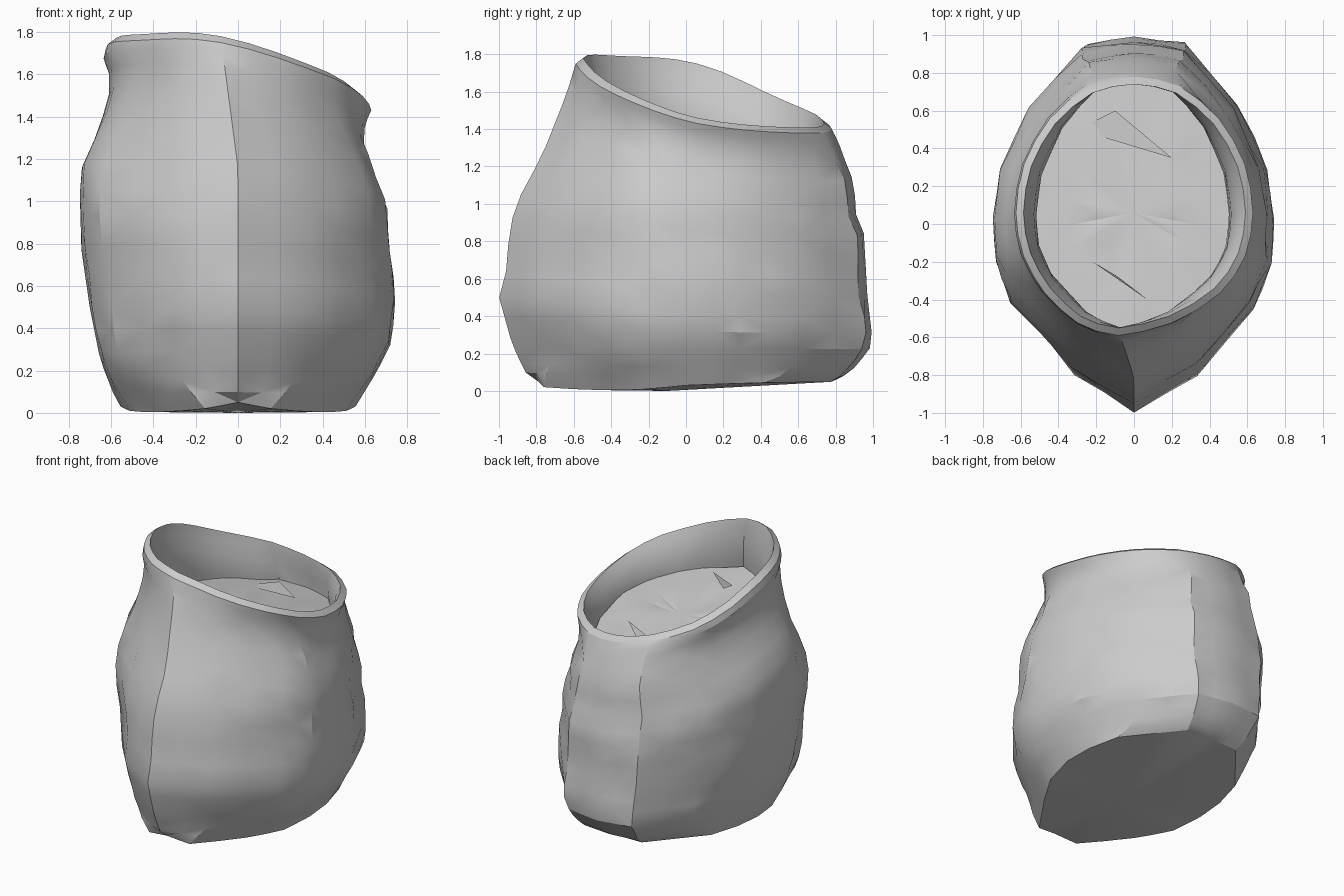
import bpy, bmesh, math, random
from math import sin, cos, pi

random.seed(4)
if "Cube" in bpy.data.objects:
    bpy.data.objects.remove(bpy.data.objects["Cube"])

SEGMENTS = 32

cloth = bpy.data.materials.new("grey cloth")
cloth.use_nodes = True
cloth.diffuse_color = (0.6, 0.6, 0.6, 1)
cloth.node_tree.nodes["Principled BSDF"].inputs["Base Color"].default_value = (0.6, 0.6, 0.6, 1)

# Side profiles as (height, reach) pairs, from the base to the lip
FRONT = [(.05, .79), (.1, .86), (.25, .93), (.5, 1), (.68, .95), (.86, .95),
         (1.05, .88), (1.25, .77), (1.6, .63), (1.77, .59)]
BACK = [(.04, .78), (.07, .83), (.13, .91), (.25, 1), (.5, .97), (.85, .95),
        (.92, .91), (1.1, .9), (1.25, .84), (1.42, .78)]
LEFT = [(.03, .555), (.07, .58), (.2, .66), (.32, .72), (.48, .745), (.72, .73),
        (.8, .7), (.92, .72), (1.1, .65), (1.26, .59), (1.36, .6), (1.45, .63)]
RIGHT = [(.03, .555), (.07, .58), (.25, .65), (.5, .7), (.78, .74), (1.14, .75),
         (1.3, .68), (1.5, .61), (1.65, .61), (1.72, .64), (1.77, .625)]
# Quarter outlines from the side to the middle: (front, back) of belly and foot
BELLY = ([(1, 0), (.98, .24), (.86, .46), (.45, .8), (0, 1)],
         [(1, 0), (.95, .28), (.74, .63), (.37, .96), (0, 1)])
FOOT = ([(1, 0), (.92, .28), (.68, .56), (.28, .96), (0, 1)],
        [(1, 0), (.98, .26), (.88, .54), (.36, .99), (0, 1)])
# Lip height every eighth of a turn, starting at +x
LIP = [1.46, 1.41, 1.43, 1.55, 1.75, 1.79, 1.78, 1.61]


def reach(profile, t):
    """Linear lookup of a profile at a fraction of its own height."""
    z = t * profile[-1][0]
    if z <= profile[0][0]:
        return profile[0][1]
    for (z0, r0), (z1, r1) in zip(profile, profile[1:]):
        if z <= z1:
            return r0 + (r1 - r0) * (z - z0) / (z1 - z0)
    return profile[-1][1]


def lip_height(a):
    """Smooth periodic lookup of the slanted lip."""
    f = a / (2 * pi) * 8
    i, u = int(f), f - int(f)
    p = [LIP[(i + k) % 8] for k in (-1, 0, 1, 2)]
    return p[1] + .5 * u * (p[2] - p[0] + u * (2 * p[0] - 5 * p[1] + 4 * p[2] - p[3]
                            + u * (3 * (p[1] - p[2]) + p[3] - p[0])))


def outline(a, t):
    """Unit cross-section: blunt foot, keeled belly, round mouth."""
    c, s = cos(a), sin(a)
    f = math.asin(min(1, abs(s))) / (pi / 2) * 4
    i = min(3, int(f))
    mouth = .8 * max(0, t - .78) / .22
    foot = max(0, 1 - t / .1)
    x, y = mouth * abs(c), mouth * abs(s)
    for quarters, w in ((FOOT, foot), (BELLY, 1 - mouth - foot)):
        (x0, y0), (x1, y1) = quarters[s > 0][i:i + 2]
        x += w * (x0 + (x1 - x0) * (f - i))
        y += w * (y0 + (y1 - y0) * (f - i))
    return math.copysign(x, c), math.copysign(y, s)


def ring(t, inset=0, crumple=0, drop=0):
    """One loop round the sack at a fraction of the lip height."""
    points = []
    for k in range(SEGMENTS):
        a = 2 * pi * k / SEGMENTS
        c, s = cos(a), sin(a)
        ux, uy = outline(a, t)
        mid = .06 * t
        x = ux * (reach(LEFT if c > 0 else RIGHT, t) - inset)
        y = uy * (reach(BACK, t) - mid - inset if s > 0 else reach(FRONT, t) + mid - inset) + mid
        # Diagonal folds, kept away from the four profile lines
        fold = crumple * abs(sin(2 * a)) * (.5 * sin(3 * a + 17 * t) + random.uniform(-1, 1))
        # The front seam leans sideways near the mouth
        seam = -.07 * max(0, -s) ** 6 * max(0, t - .65) / .3
        z = t * lip_height(a) - drop
        if t == 0:
            z = .03 + .02 * abs(s) - .04 * abs(sin(2 * a)) * (s < 0)
        points.append((x * (1 + fold) + seam, y * (1 + fold), z))
    return points


def finish(name, mesh):
    mesh.materials.append(cloth)
    obj = bpy.data.objects.new(name, mesh)
    bpy.context.collection.objects.link(obj)
    bpy.ops.object.select_all(action='DESELECT')
    obj.select_set(True)
    bpy.context.view_layer.objects.active = obj
    bpy.ops.object.shade_smooth_by_angle(angle=math.radians(25))


def make_skin(name, rings, base=None, top=None):
    """Bridge the rings with alternating triangles, closing ends with fans."""
    bm = bmesh.new()
    loops = [[bm.verts.new(p) for p in r] for r in rings]
    centres = [(bm.verts.new(p), loop, flip) for p, loop, flip in
               ((base, loops[0], True), (top, loops[-1], False)) if p]
    for i in range(SEGMENTS):
        j = (i + 1) % SEGMENTS
        for r, (low, high) in enumerate(zip(loops, loops[1:])):
            quad = [low[i], low[j], high[j], high[i]]
            if (i + r) % 2:
                quad = quad[1:] + quad[:1]
            bm.faces.new(quad[:3])
            bm.faces.new((quad[0], quad[2], quad[3]))
        for centre, loop, flip in centres:
            bm.faces.new((loop[j], loop[i], centre) if flip else (loop[i], loop[j], centre))
    mesh = bpy.data.meshes.new(name)
    bm.to_mesh(mesh)
    bm.free()
    finish(name, mesh)


# Sack: outer wall, rolled lip and inner wall
levels = (.055, .085, .12, .16, .22, .28, .36, .44, .52, .59, .66, .73, .8, .86, .92)
outer = [ring(0)] + [ring(t, crumple=.018 * sin(pi * t)) for t in levels]
lip = [ring(.965, drop=.015), ring(1, drop=.03), ring(1, .04)]
inner = [ring(.96, .06), ring(.9, .08), ring(.82, .11), ring(.72, .14)]
make_skin("sack", outer + lip + inner, base=(0, -.1, 0))

# Contents: a shallow mound below the mouth, sloping down to the back
edge = ring(.86, .09)
mound = [[(x * s, .06 + (y - .06) * s, 1.32 - .17 * y * s - .05 * x * s + random.uniform(-.008, .008))
          for x, y, z in edge] for s in (1, .7, .4)]
make_skin("contents", mound, top=(0, .06, 1.32))

# Loose folds poking out of the contents
FOLDS = {
    "back_fold": [(-.3, .5, 1.23), (.2, .35, 1.33), (-.1, .6, 1.27)],
    "front_fold": [(-.22, -.2, 1.48), (.07, -.4, 1.42), (-.1, -.27, 1.4)],
}
for name, corners in FOLDS.items():
    mesh = bpy.data.meshes.new(name)
    mesh.from_pydata(corners, [], [range(3)])
    finish(name, mesh)
